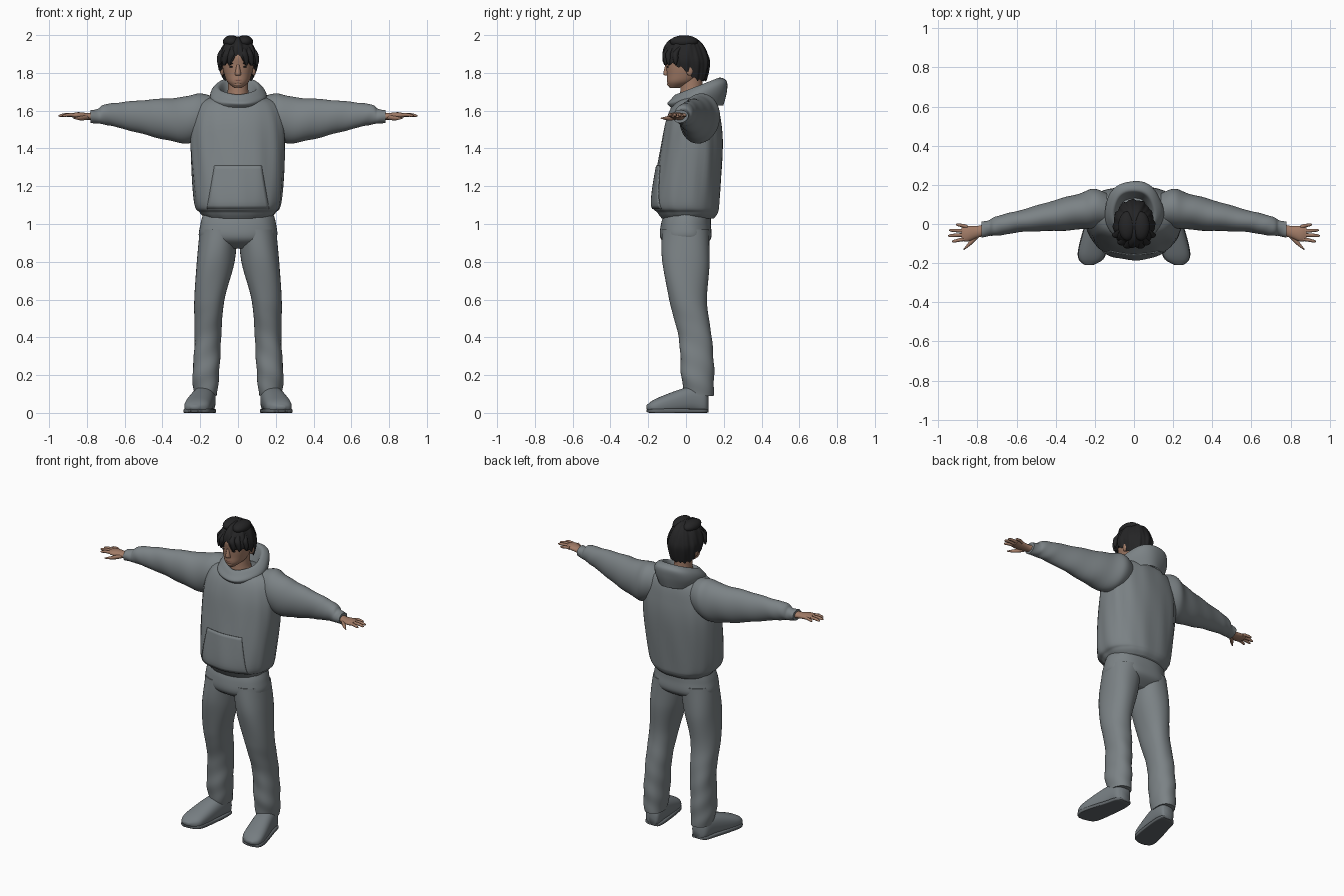
import bpy, bmesh
from math import sin, cos, pi, radians, copysign
from mathutils import Vector

default_cube = bpy.data.objects.get("Cube")
if default_cube:
    bpy.data.objects.remove(default_cube)


def material(name, *rgb):
    mat = bpy.data.materials.new(name)
    mat.use_nodes = True
    mat.diffuse_color = (*rgb, 1)
    shader = mat.node_tree.nodes["Principled BSDF"]
    shader.inputs["Base Color"].default_value = (*rgb, 1)
    shader.inputs["Roughness"].default_value = .8
    return mat


fabric = material("grey fabric", .2, .225, .237)
shoe_grey = material("shoe grey", .18, .205, .22)
sole_grey = material("sole grey", .12, .135, .145)
skin = material("skin", .36, .2, .135)
lip_colour = material("lip colour", .27, .12, .09)
black = material("black hair", .018, .018, .019)


def finish(name, bm, mat, mirror=False):
    """Turn the bmesh into a smooth shaded object, optionally mirrored left to right."""
    bmesh.ops.recalc_face_normals(bm, faces=bm.faces)
    mesh = bpy.data.meshes.new(name)
    bm.to_mesh(mesh)
    bm.free()
    mesh.polygons.foreach_set("use_smooth", [True] * len(mesh.polygons))
    mesh.set_sharp_from_angle(angle=radians(55))
    mesh.materials.append(mat)
    obj = bpy.data.objects.new(name, mesh)
    bpy.context.scene.collection.objects.link(obj)
    if mirror:
        obj.modifiers.new("mirror", "MIRROR").use_mirror_merge = False
    return obj


def bridge(bm, rings, closed=True):
    """Join point rings with quads and return the vertex loops."""
    loops = [[bm.verts.new(point) for point in ring] for ring in rings]
    for low, high in zip(loops, loops[1:]):
        for i in range(0 if closed else 1, len(low)):
            bm.faces.new((low[i - 1], low[i], high[i], high[i - 1]))
    return loops


def smooth_path(keys, steps):
    """Catmull-Rom interpolation through the key sections."""
    padded = [keys[0], *keys, keys[-1]]
    for quad in zip(padded, padded[1:], padded[2:], padded[3:]):
        p, q, r, s = map(Vector, quad)
        for step in range(steps):
            t = step / steps
            yield q + (r - p) * t / 2 + (p * 2 - q * 5 + r * 4 - s) * t * t / 2 + (q * 3 - p - r * 3 + s) * t ** 3 / 2
    yield Vector(keys[-1])


def rule(value):
    return value if callable(value) else lambda *args: value


def loft(name, mat, axis, keys, ratio=1, tilt=0, fold=0, power=2, sides=32, steps=6,
         mirror=False, floor=0, caps=True):
    """Each key is position along the axis, the two centre coordinates, and a radius."""
    ratio, tilt, fold = rule(ratio), rule(tilt), rule(fold)
    rings = []
    for along, b, c, radius in smooth_path(keys, steps):
        ring = []
        for i in range(sides):
            angle = 2 * pi * i / sides
            size = max(radius, .001) * (1 + fold(along, angle))
            u, v = (copysign(abs(w) ** (2 / power), w) * size for w in (cos(angle), sin(angle)))
            v *= ratio(along)
            a = along + tilt(along) * v
            x, y, z = {"x": (a, b + u, c + v), "y": (b + u, a, c + v), "z": (b + u, c + v, a)}[axis]
            ring.append((x, y, max(floor, z)))
        rings.append(ring)
    bm = bmesh.new()
    loops = bridge(bm, rings)
    if caps:
        bm.faces.new(loops[0])
        bm.faces.new(loops[-1])
    return finish(name, bm, mat, mirror)


def blob(name, mat, centre, size, mirror=False):
    bm = bmesh.new()
    bmesh.ops.create_uvsphere(bm, u_segments=20, v_segments=12, radius=1)
    bmesh.ops.scale(bm, vec=size, verts=bm.verts)
    bmesh.ops.translate(bm, vec=centre, verts=bm.verts)
    finish(name, bm, mat, mirror)


# cloth wrinkles
def torso_fold(z, angle):
    return .014 * sin(9 * angle + 5 * z) * sin(2 * angle + 7 * z) + .006 * sin(15 * angle)


def sleeve_fold(x, angle):
    gathers = max(0, x - .55) * sin(90 * x + 3 * angle) / 8
    return .035 * sin(2 * angle + 30 * x) * sin(14 * x) + gathers


def leg_fold(z, angle):
    gathers = max(0, .6 - z) * sin(48 * z + 2 * angle) / 16
    return .02 * sin(3 * angle + 14 * z) + gathers


# hooded top
torso = loft("hoodie_body", fabric, "z", [
    (1.03, 0, .01, .17), (1.06, 0, .01, .2), (1.12, 0, 0, .23), (1.4, 0, .03, .25),
    (1.55, 0, .04, .24), (1.64, 0, .05, .2), (1.68, 0, .06, .12)],
    ratio=lambda z: 1.22 - .4 * z, fold=torso_fold, power=2.3, sides=64, steps=8)
loft("sleeves", fabric, "x", [
    (.1, .07, 1.59, .07), (.2, .08, 1.57, .1), (.3, .06, 1.55, .09), (.55, .02, 1.57, .06),
    (.7, -.01, 1.58, .05), (.74, -.02, 1.57, .04), (.78, -.03, 1.57, .04)],
    ratio=lambda x: 1.4 - 4 * (x - .42) ** 2, fold=sleeve_fold, sides=40, steps=9, mirror=True)
loft("hood", fabric, "z", [
    (1.62, 0, .06, .13), (1.67, 0, .06, .15), (1.71, 0, .07, .14),
    (1.73, 0, .06, .11), (1.71, 0, .06, .09), (1.64, 0, .05, .07)],
    ratio=1.05, tilt=lambda z: 3 * (z - 1.6), sides=48, caps=False,
    fold=lambda z, angle: .02 * sin(5 * angle + 20 * z))

# front pocket, wrapped onto the body
bm = bmesh.new()
COLUMNS, ROWS = 20, 12
pocket_rows = []
for row in range(ROWS + 1):
    rise = row / ROWS
    half_width = .165 - .04 * rise
    pocket_rows.append([(half_width * (2 * col / COLUMNS - 1), -.4, 1.08 + .23 * rise)
                        for col in range(COLUMNS + 1)])
bridge(bm, pocket_rows, closed=False)
pocket = finish("front_pocket", bm, fabric)
wrap = pocket.modifiers.new("wrap", "SHRINKWRAP")
wrap.target = torso
wrap.wrap_method = "PROJECT"
wrap.use_project_y = True
wrap.use_negative_direction = False
wrap.use_positive_direction = True
wrap.offset = .006
pocket.modifiers.new("thickness", "SOLIDIFY").thickness = .006

# trousers
loft("trouser_hips", fabric, "z", [
    (1.07, 0, .01, .18), (1, 0, 0, .2), (.92, 0, 0, .2), (.87, 0, 0, .1)],
    ratio=.66, power=2.3, sides=48, fold=lambda z, angle: .008 * sin(7 * angle + 20 * z))
loft("trouser_legs", fabric, "z", [
    (.97, .1, 0, .1), (.8, .12, 0, .1), (.6, .15, .01, .08),
    (.4, .16, .05, .07), (.2, .17, .06, .07), (.09, .17, .07, .06)],
    ratio=1.25, fold=leg_fold, power=2.2, sides=40, steps=12, mirror=True)

# shoes
shoe = [(.12, .16, .05, .03), (.1, .17, .06, .05), (.03, .18, .07, .06),
        (-.12, .21, .04, .07), (-.18, .22, .03, .06), (-.21, .23, .03, .02)]
loft("shoes", shoe_grey, "y", shoe, ratio=lambda y: 1.1 + 3 * y, power=2.4, floor=.006, mirror=True)
loft("shoe_soles", sole_grey, "y", [(y, x, .01, radius * 1.05) for y, x, z, radius in shoe],
     ratio=.2, power=5, mirror=True)

# hands, with the fingers fanned out
loft("palms", skin, "x", [
    (.76, -.03, 1.57, .03), (.8, -.04, 1.57, .03), (.85, -.05, 1.575, .04), (.88, -.05, 1.575, .035)],
    ratio=lambda x: .75 - 3.7 * (x - .76), sides=24, mirror=True)
for i, (label, tip) in enumerate({"index": .93, "middle": .95, "ring": .945, "little": .91}.items()):
    root_y, tip_y = .02 * i - .075, .028 * i - .088
    loft(label + "_fingers", skin, "x", [
        (.85, root_y, 1.575, .01), (tip - .04, (root_y + tip_y) / 2, 1.578, .009),
        (tip - .01, tip_y, 1.574, .007), (tip, tip_y, 1.573, .002)], sides=12, mirror=True)
loft("thumbs", skin, "x", [(.79, -.05, 1.565, .015), (.83, -.09, 1.56, .015), (.87, -.13, 1.56, .004)],
     ratio=.8, sides=14, mirror=True)

# head and neck
loft("neck", skin, "z", [(1.62, 0, .05, .08), (1.7, 0, .03, .055), (1.8, 0, .03, .055)], ratio=1.1)
loft("head", skin, "z", [
    (1.72, 0, -.06, .02), (1.75, 0, -.03, .055), (1.79, 0, -.01, .072),
    (1.84, 0, 0, .083), (1.9, 0, 0, .083), (1.97, 0, 0, .03)], ratio=1.27, sides=40, power=2.15)
loft("nose", skin, "z", [(1.785, 0, -.09, .012), (1.795, 0, -.1, .016), (1.845, 0, -.1, .007)],
     ratio=1.25, sides=16)
blob("lips", lip_colour, (0, -.096, 1.762), (.021, .006, .007))
blob("chin", skin, (0, -.08, 1.74), (.025, .02, .014))
blob("ears", skin, (.084, .02, 1.815), (.012, .02, .03), mirror=True)
blob("eyes", black, (.034, -.096, 1.832), (.014, .005, .004), mirror=True)
blob("eyebrows", black, (.036, -.098, 1.85), (.02, .005, .004), mirror=True)


# hair: a cap from the crown to a ragged hairline that parts over the forehead
def hairline(angle):
    front = -sin(angle)
    if front > .45:
        parting = max(0, 1 - 3 * abs(cos(angle)))
        return 1.846 + .06 * parting + .007 * sin(17 * angle)
    toward_nape = min(1, (.45 - front) / 1.1)
    return 1.835 - .075 * toward_nape ** 2 * (3 - 2 * toward_nape) + .006 * sin(19 * angle)


bm = bmesh.new()
COUNT, STEPS, HEM = 96, 18, 2
cap_rings = []
for step in range(STEPS + HEM + 1):
    down = min(step, STEPS) / STEPS
    inward = max(0, step - STEPS)
    polar = max(down, .01) * pi / 2
    ring = []
    for i in range(COUNT):
        angle = 2 * pi * i / COUNT
        edge = hairline(angle)
        z = edge + (1.992 - edge) * abs(cos(polar)) ** .9 + .005 * sin(7 * angle) * sin(2 * polar)
        strands = 1 + down * (.035 * sin(11 * angle + 3 * down) + .02 * sin(23 * angle - 5 * down))
        tuck = (1 - inward / 10) * (1 - 2.3 * max(0, 1.865 - z))
        spread = sin(polar) ** .85 * strands * tuck
        ring.append((.11 * spread * cos(angle), .006 + .13 * spread * sin(angle), z + inward / 100))
    cap_rings.append(ring)
bm.faces.new(bridge(bm, cap_rings)[0])
finish("hair", bm, black)

# loose locks on the fringe and crown
for label, x, y in (("inner", .03, -.108), ("middle", .058, -.092), ("outer", .085, -.055)):
    loft(label + "_fringe_locks", black, "z", [
        (1.94, x * .8, y + .025, .012), (1.905, x, y, .02),
        (1.87, x + .01, y, .017), (1.838, x + .017, y, .003)], ratio=.8, sides=14, mirror=True)
blob("crown_locks", black, (.035, -.01, 1.965), (.045, .075, .034), mirror=True)
